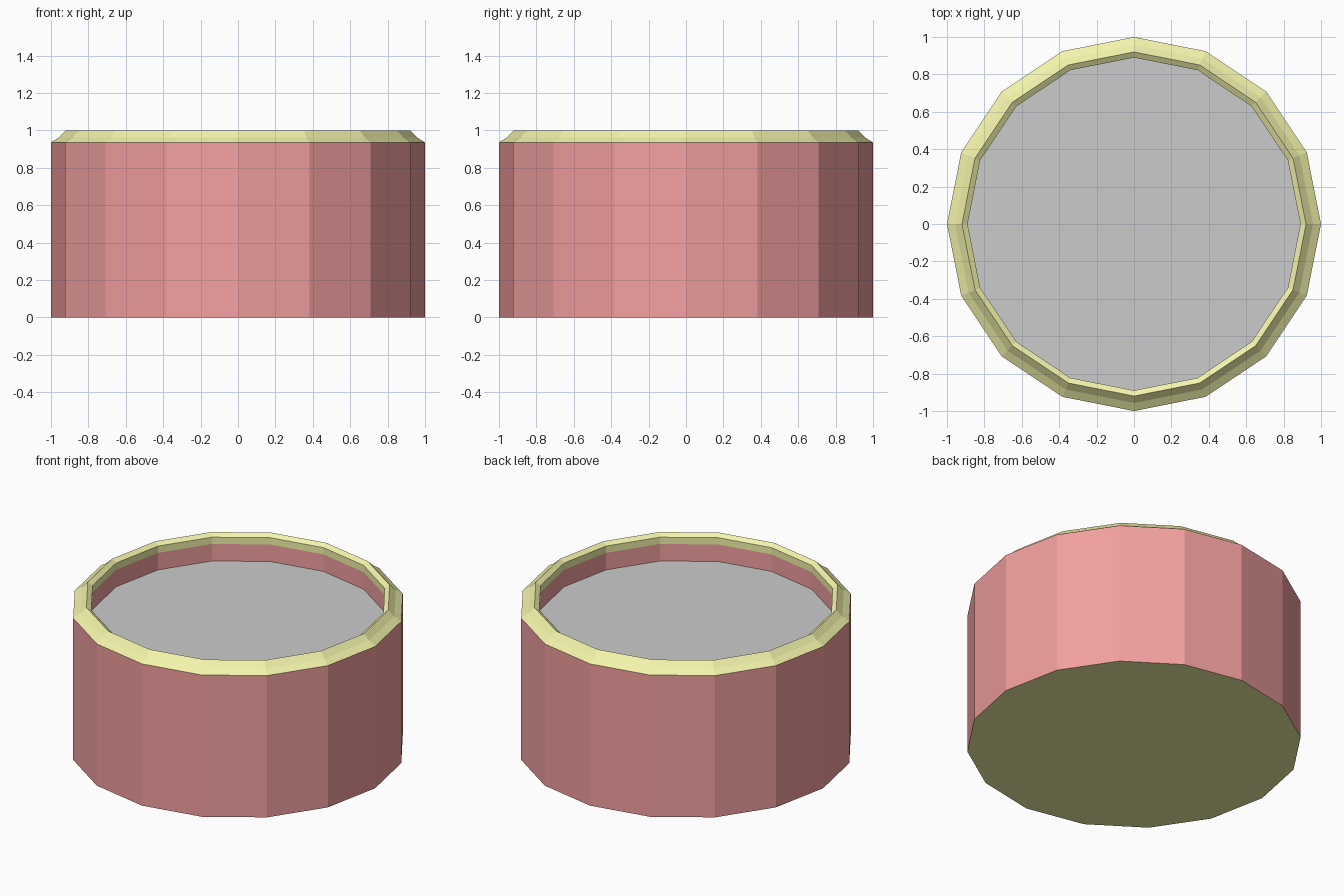
import bpy, bmesh, math

if "Cube" in bpy.data.objects:
    bpy.data.objects.remove(bpy.data.objects["Cube"])

SIDES = 16


def material(name, rgb):
    m = bpy.data.materials.new(name)
    m.diffuse_color = (*rgb, 1)
    m.use_nodes = True
    m.node_tree.nodes["Principled BSDF"].inputs["Base Color"].default_value = m.diffuse_color
    return m


def lathe(name, profile, mat=None):
    """Revolve (radius, z) points; a zero radius closes the surface with one n-gon."""
    bm = bmesh.new()
    rings = []
    for r, z in profile:
        rings.append([bm.verts.new((r * math.cos(2 * math.pi * i / SIDES),
                                    r * math.sin(2 * math.pi * i / SIDES), z))
                      for i in range(SIDES)])
    for a, b in zip(rings, rings[1:]):
        for i in range(SIDES):
            j = (i + 1) % SIDES
            bm.faces.new((a[i], a[j], b[j], b[i]))
    return finish(name, bm, mat)


def disc(name, radius, z, mat=None, up=True):
    bm = bmesh.new()
    ring = [bm.verts.new((radius * math.cos(2 * math.pi * i / SIDES),
                          radius * math.sin(2 * math.pi * i / SIDES), z))
            for i in range(SIDES)]
    bm.faces.new(ring if up else ring[::-1])
    return finish(name, bm, mat)


def finish(name, bm, mat):
    mesh = bpy.data.meshes.new(name)
    bm.to_mesh(mesh)
    bm.free()
    if mat:
        mesh.materials.append(mat)
    obj = bpy.data.objects.new(name, mesh)
    bpy.context.collection.objects.link(obj)
    return obj


red = material("red", (0.9, 0.35, 0.35))
yellow = material("yellow", (0.9, 0.9, 0.41))

RIM_Z, FILL_Z, INNER = 0.935, 0.823, 0.89

# Outer and inner walls
lathe("outer_wall", [(1, 0), (1, RIM_Z)], red)
lathe("inner_wall", [(INNER, RIM_Z), (INNER, FILL_Z)], red)

# Bevelled rim, falling away to the inside
lathe("rim", [(1, RIM_Z), (0.957, 0.963), (0.92, 1),
              (INNER, 0.98), (INNER, RIM_Z)], yellow)

# Base and recessed top surface
disc("base", 1, 0, yellow, up=False)
disc("recessed_top", INNER, FILL_Z)
